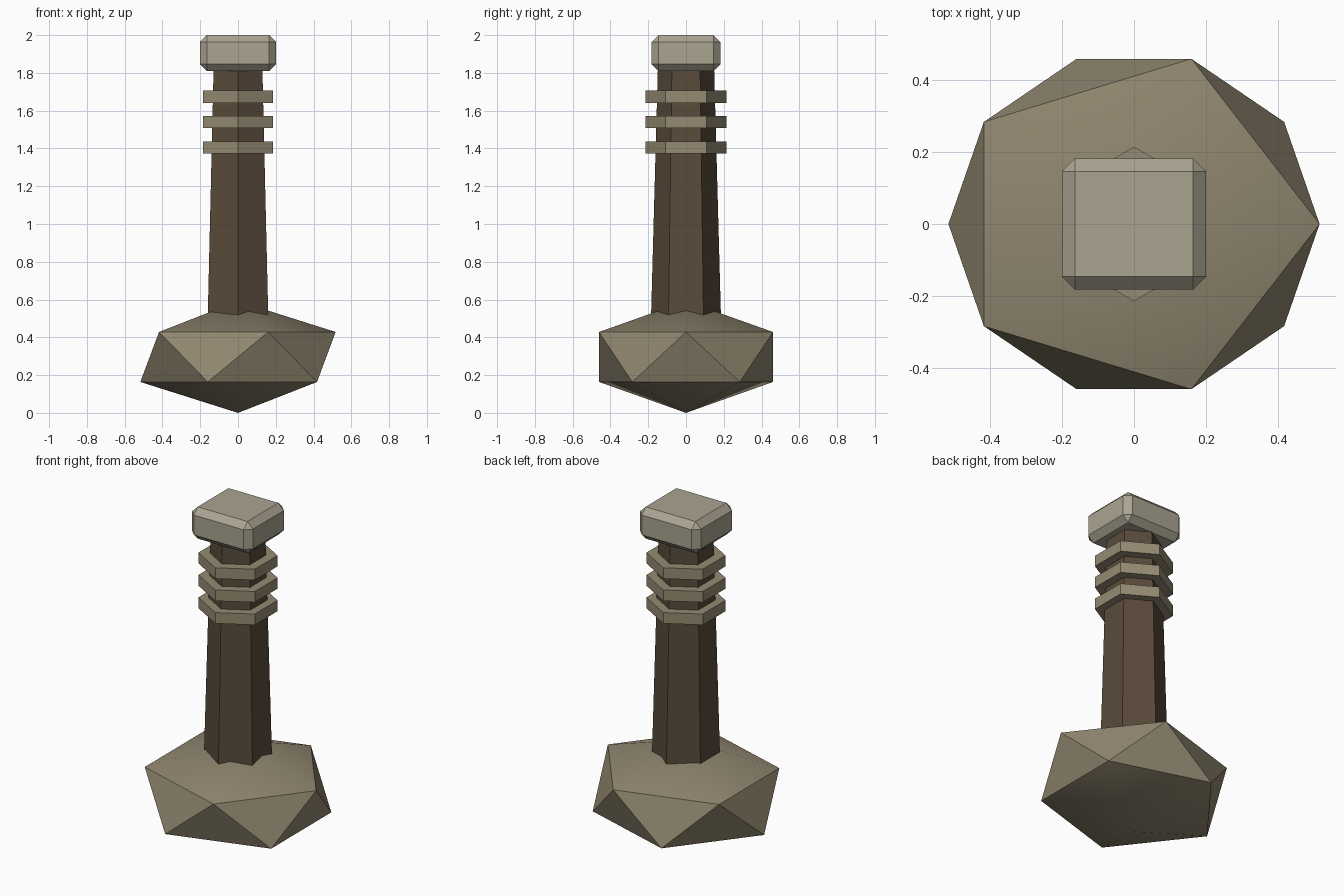
import bpy
from math import radians

if "Cube" in bpy.data.objects:
    bpy.data.objects.remove(bpy.data.objects["Cube"])


def material(name, rgb):
    m = bpy.data.materials.new(name)
    m.diffuse_color = (*rgb, 1)
    m.use_nodes = True
    m.node_tree.nodes["Principled BSDF"].inputs["Base Color"].default_value = m.diffuse_color
    return m


stone = material("stone", (0.28, 0.24, 0.16))
wood = material("wood", (0.10, 0.07, 0.042))
binding = material("binding", (0.30, 0.26, 0.17))
pale_stone = material("pale_stone", (0.40, 0.37, 0.28))


def finish(name, mat):
    ob = bpy.context.object
    ob.name = name
    ob.data.materials.append(mat)
    return ob


def apply_scale():
    bpy.ops.object.transform_apply(location=False, rotation=False, scale=True)


def hex_prism(name, z0, z1, r0, r1, mat):
    # six-sided tapered prism with corners on the y axis
    bpy.ops.mesh.primitive_cone_add(vertices=6, radius1=r0, radius2=r1, depth=z1 - z0,
                                    location=(0, 0, (z0 + z1) / 2))
    return finish(name, mat)


# Faceted stone base: a squashed icosahedron
bpy.ops.mesh.primitive_ico_sphere_add(subdivisions=1, radius=1, location=(0, 0, 0.296))
base = finish("stone_base", stone)
base.scale = (0.578, 0.541, 0.296)
apply_scale()
bpy.ops.object.shade_smooth_by_angle(angle=radians(30))

# Tapered wooden shaft
hex_prism("shaft", 0.40, 1.90, 0.188, 0.147, wood)

# Three binding rings
for i, z in enumerate((1.405, 1.54, 1.673)):
    hex_prism(f"binding_ring_{i + 1}", z - 0.0325, z + 0.0325, 0.215, 0.215, binding)

# Chamfered cap block
bpy.ops.mesh.primitive_cube_add(size=1, location=(0, 0, 1.905))
cap = finish("cap_block", pale_stone)
cap.scale = (0.402, 0.364, 0.19)
apply_scale()
bevel = cap.modifiers.new("chamfer", 'BEVEL')
bevel.width = 0.036
bevel.segments = 1
